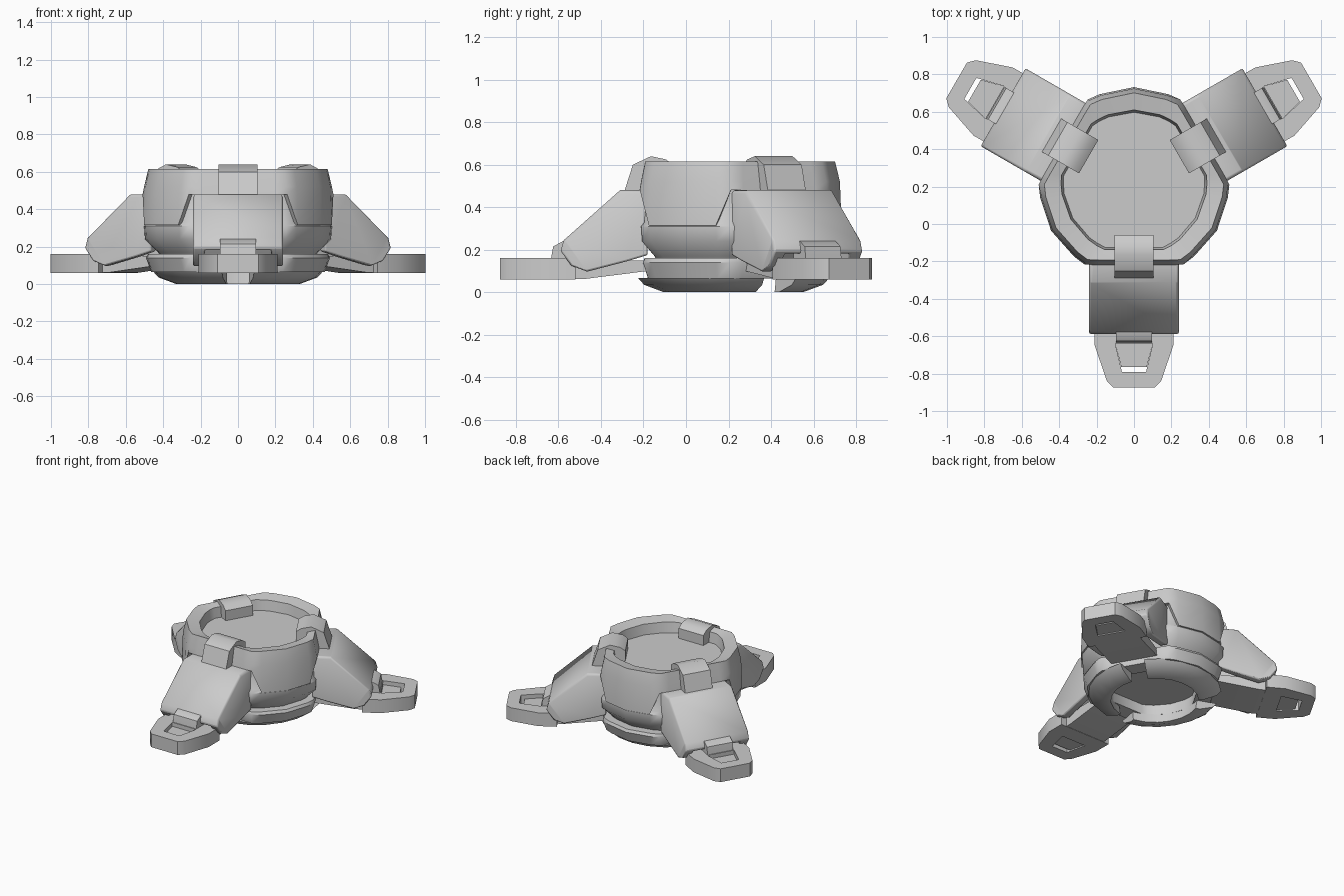
import bpy, bmesh
from math import radians, cos, sin
from mathutils import Matrix

cube = bpy.data.objects.get("Cube")
if cube:
    bpy.data.objects.remove(cube, do_unlink=True)

grey = bpy.data.materials.new("plain_grey")
grey.use_nodes = True
grey.diffuse_color = (0.6, 0.6, 0.6, 1)
grey.node_tree.nodes["Principled BSDF"].inputs["Base Color"].default_value = (0.6, 0.6, 0.6, 1)

CENTRE = Matrix.Translation((0, 0.22, 0))
SIDES = ("front", "left", "right")
TURNS = (-90, 30, 150)


def finish(name, bm, turn=0, bevel=0, mirror=False):
    bmesh.ops.recalc_face_normals(bm, faces=bm.faces)
    for face in bm.faces:
        face.smooth = True
    mesh = bpy.data.meshes.new(name)
    bm.to_mesh(mesh)
    bm.free()
    mesh.set_sharp_from_angle(angle=radians(42))
    mesh.materials.append(grey)
    ob = bpy.data.objects.new(name, mesh)
    bpy.context.collection.objects.link(ob)
    ob.matrix_world = CENTRE @ Matrix.Rotation(radians(turn), 4, "Z")
    if mirror:
        ob.modifiers.new("mirror", "MIRROR").use_axis = (False, True, False)
    if bevel:
        mod = ob.modifiers.new("bevel", "BEVEL")
        mod.width, mod.segments, mod.limit_method = bevel, 2, "ANGLE"
        mod.angle_limit = radians(50)
    return ob


def loft(rings, caps=True):
    """Skin a stack of closed rings of points."""
    bm = bmesh.new()
    loops = [[bm.verts.new(p) for p in ring] for ring in rings]
    n = len(loops[0])
    for a, b in zip(loops, loops[1:]):
        for i in range(n):
            j = (i + 1) % n
            bm.faces.new((a[i], a[j], b[j], b[i]))
    if caps:
        bm.faces.new(loops[0])
        bm.faces.new(loops[-1])
    return bm


def prism_across(points, half):
    """Extrude an (out, up) outline across the width."""
    return loft([[(a, t, b) for a, b in points] for t in (-half, half)])


def prism_up(points, low, high):
    """Extrude an (out, side) outline upwards."""
    return loft([[(a, b, t) for a, b in points] for t in (low, high)])


# Ring outline: (angle from a leg, radius), flattened in front of every leg
SECTOR = [(-31, 0.51), (-24, 0.48), (24, 0.48), (31, 0.51), (39, 0.508), (60, 0.512), (81, 0.508)]
OUTLINE = [(t + a, r, abs(a) < 35) for t in TURNS for a, r in SECTOR]


def ring(scale, z, notch=None):
    return [(r * scale * cos(radians(a)), r * scale * sin(radians(a)),
             notch if notch and near else z) for a, r, near in OUTLINE]


def circle(radius, z):
    return [(radius * cos(radians(a)), radius * sin(radians(a)), z) for a, _, _ in OUTLINE]


# Upper shell, notched above the legs, with an inward sloping rim and sunken floor
bm = loft([ring(0.93, 0.315, 0.48), ring(1, 0.315, 0.48), ring(0.985, 0.52), ring(0.94, 0.615),
           circle(0.39, 0.6), circle(0.375, 0.51)], caps=False)
finish("upper_shell", bm)
finish("recessed_floor", loft([circle(0.385, 0.5), circle(0.385, 0.525)]))

# Body core, tapering to a waist
finish("body_core", loft([ring(0.8, 0.14), ring(0.84, 0.17), ring(0.975, 0.24),
                          ring(0.985, 0.31), ring(0.95, 0.33), ring(0.93, 0.5)]))

# Hollow base: full collar above, three slotted skirt pieces below
finish("base_collar", loft([circle(0.31, 0.15), circle(0.31, 0.065), ring(0.91, 0.065),
                            ring(0.965, 0.14), ring(0.945, 0.16), circle(0.31, 0.16)], caps=False))
SKIRT = [(0.3, 0), (0.33, 0), (0.425, 0.035), (0.455, 0.068), (0.31, 0.068)]
for side, turn in zip(SIDES, TURNS):
    arcs = [11 + 98 * i / 6 for i in range(7)]
    bm = loft([[(r * cos(radians(a)), r * sin(radians(a)), z) for r, z in SKIRT] for a in arcs])
    finish(side + "_base_skirt", bm, turn)


# Hollow leg: an upside-down U section, swept outwards and tilted at the end
LEG_STATIONS = [((0.4, 0.48), (0.4, 0.175)), ((0.53, 0.48), (0.5, 0.145)),
                ((0.795, 0.245), (0.685, 0.097)), ((0.81, 0.195), (0.76, 0.125))]


def leg_section(top, foot):
    def at(side, drop):
        return (top[0] + (foot[0] - top[0]) * drop, side, top[1] + (foot[1] - top[1]) * drop)
    half = [(0.23, 0), (0.24, 0.05), (0.24, 1), (0.185, 1), (0.175, 0.25)]
    return [at(s, d) for s, d in half] + [at(-s, d) for s, d in reversed(half)]


# Outlines for the parts repeated on each leg
CLAMP = [(0.28, 0.5), (0.28, 0.6), (0.315, 0.625), (0.385, 0.64), (0.47, 0.6),
         (0.51, 0.475), (0.45, 0.47)]
FOOT_HALF = [(0.74, 0), (0.74, 0.21), (0.87, 0.21), (1.06, 0.145), (1.095, 0.11), (1.095, 0),
             (1.01, 0), (1.01, 0.065), (0.86, 0.1), (0.86, 0)]
ARM = [(0.4, 0.1), (0.4, 0.15), (0.8, 0.15), (0.8, 0.062), (0.7, 0.062)]
LATCH = [(0.74, 0.1), (0.74, 0.24), (0.8, 0.24), (0.845, 0.215), (0.86, 0.13), (0.86, 0.09)]
TONGUE = [(0.83, -0.1), (0.86, -0.1), (0.985, -0.068), (0.985, 0.068), (0.86, 0.1), (0.83, 0.1)]

for side, turn in zip(SIDES, TURNS):
    finish(side + "_leg", loft([leg_section(*s) for s in LEG_STATIONS]), turn, 0.008)
    finish(side + "_rim_clamp", prism_across(CLAMP, 0.103), turn)
    finish(side + "_foot", prism_up(FOOT_HALF, 0.06, 0.16), turn, 0, True)
    finish(side + "_foot_arm", prism_across(ARM, 0.165), turn)
    finish(side + "_latch", prism_across(LATCH, 0.097), turn)
    finish(side + "_latch_tongue", prism_up(TONGUE, 0.068, 0.13), turn)
